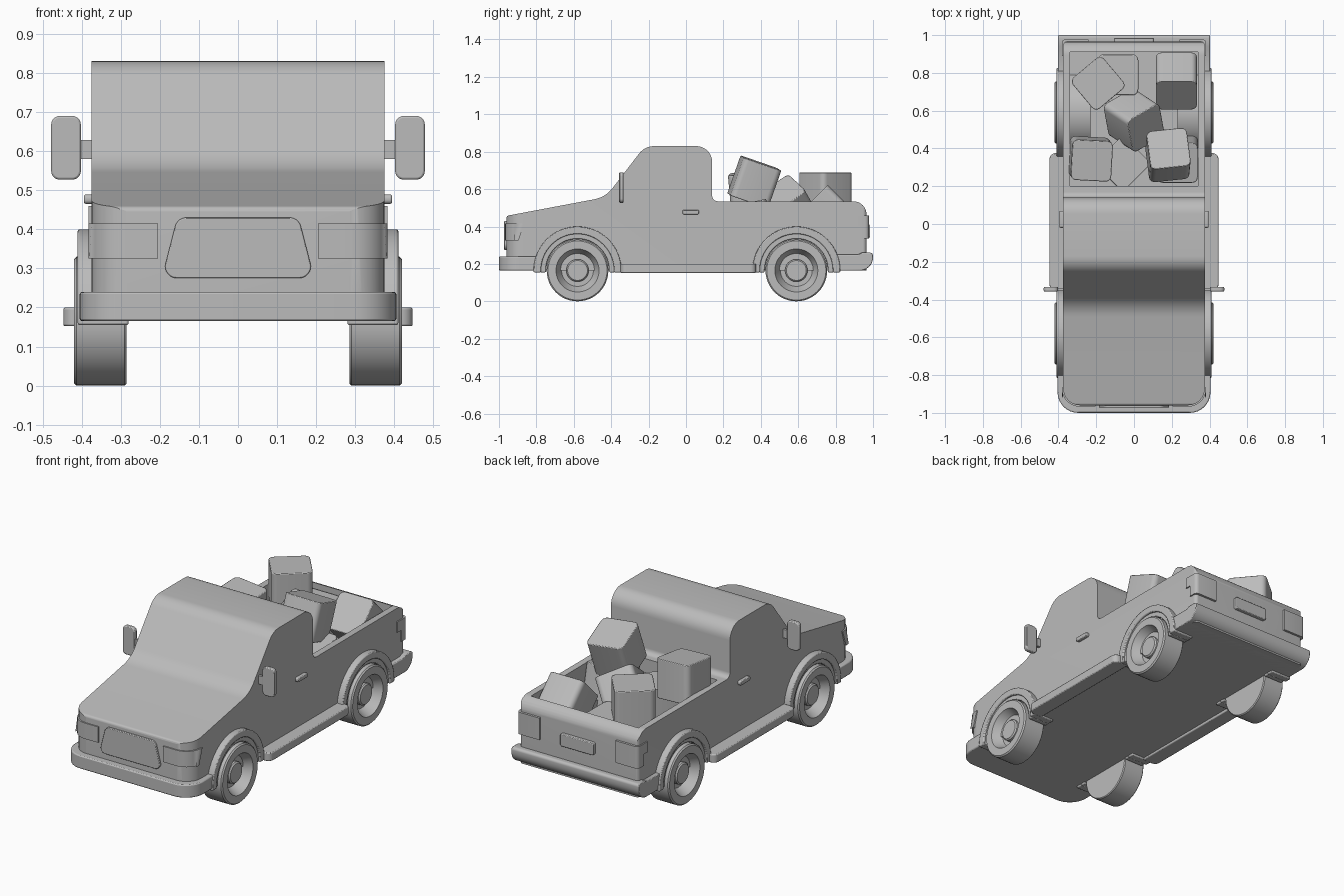
import bpy, bmesh, math
from math import sin, cos, pi
from mathutils import Vector, Matrix

cube = bpy.data.objects.get("Cube")
if cube:
    bpy.data.objects.remove(cube, do_unlink=True)

GREY = (0.5, 0.5, 0.5, 1)
paint = bpy.data.materials.new("light grey")
paint.use_nodes = True
paint.diffuse_color = GREY
paint.node_tree.nodes["Principled BSDF"].inputs["Base Color"].default_value = GREY


def finish(name, bm, bevel=0, segments=3, angle=35):
    """Turn a bmesh into a smooth-by-angle object with an optional bevel."""
    bmesh.ops.recalc_face_normals(bm, faces=bm.faces)
    mesh = bpy.data.meshes.new(name)
    bm.to_mesh(mesh)
    bm.free()
    obj = bpy.data.objects.new(name, mesh)
    bpy.context.collection.objects.link(obj)
    mesh.materials.append(paint)
    if bevel:
        mod = obj.modifiers.new("bevel", "BEVEL")
        mod.width, mod.segments, mod.limit_method = bevel, segments, "ANGLE"
    smooth(obj, angle)
    return obj


def smooth(obj, angle=35):
    bpy.ops.object.select_all(action="DESELECT")
    obj.select_set(True)
    bpy.context.view_layer.objects.active = obj
    bpy.ops.object.shade_smooth_by_angle(angle=math.radians(angle))


def rounded(corners, steps=8):
    """Polygon from (a, b, radius) corners, each filleted with an arc."""
    out = []
    for i, (a, b, r) in enumerate(corners):
        p = Vector((a, b))
        if not r:
            out.append(p)
            continue
        u = (Vector(corners[i - 1][:2]) - p).normalized()
        v = (Vector(corners[(i + 1) % len(corners)][:2]) - p).normalized()
        half = u.angle(v) / 2
        mid = p + (u + v).normalized() * r / sin(half)
        s, e = p + u * r / math.tan(half) - mid, p + v * r / math.tan(half) - mid
        turn = s.angle_signed(e)
        for k in range(steps + 1):
            out.append(mid + Matrix.Rotation(-turn * k / steps, 2) @ s)
    return out


def prism(name, pts, axis, lo, hi, bevel=0, segments=3):
    """Extrude a flat outline along one axis."""
    place = {"x": lambda p, t: (t, p[0], p[1]), "y": lambda p, t: (p[0], t, p[1]),
             "z": lambda p, t: (p[0], p[1], t)}[axis]
    bm = bmesh.new()
    face = bm.faces.new([bm.verts.new(place(p, lo)) for p in pts])
    grown = bmesh.ops.extrude_face_region(bm, geom=[face])["geom"]
    shift = Vector(place((0, 0), hi - lo))
    bmesh.ops.translate(bm, verts=[g for g in grown if isinstance(g, bmesh.types.BMVert)], vec=shift)
    return finish(name, bm, bevel, segments)


def rect(a0, a1, b0, b1, r=0):
    return rounded([(a0, b0, r), (a1, b0, r), (a1, b1, r), (a0, b1, r)], 5)


def boolean(obj, cutter, operation):
    mod = obj.modifiers.new("cut", "BOOLEAN")
    mod.operation, mod.object, mod.solver = operation, cutter, "EXACT"
    bpy.context.view_layer.objects.active = obj
    bpy.ops.object.modifier_apply(modifier="cut")
    bpy.data.objects.remove(cutter, do_unlink=True)


def mirrored(obj):
    """Add the opposite-side twin of a part."""
    mod = obj.modifiers.new("mirror", "MIRROR")
    mod.use_axis = (True, False, False)
    return obj


# Body: side profile trimmed by a rounded footprint, with the bed hollowed out
side = rounded([(-0.96, 0.165, 0), (-0.96, 0.457, 0.015), (-0.43, 0.557, 0.16),
                (-0.22, 0.83, 0.1), (0.14, 0.83, 0.085), (0.14, 0.535, 0.03),
                (0.965, 0.535, 0.07), (0.965, 0.165, 0)])
body = prism("body", side, "x", -0.45, 0.45)
plan = rounded([(-0.375, -0.96, 0.09), (0.375, -0.96, 0.09), (0.375, 0.965, 0.02), (-0.375, 0.965, 0.02)])
boolean(body, prism("footprint", plan, "z", 0, 1), "INTERSECT")
boolean(body, prism("bed_space", rect(-0.338, 0.338, 0.2, 0.91), "z", 0.29, 1), "DIFFERENCE")
smooth(body)

# Bumpers
front = rounded([(-0.405, -1, 0.11), (0.405, -1, 0.11), (0.405, -0.78, 0), (-0.405, -0.78, 0)])
prism("front_bumper", front, "z", 0.165, 0.24, 0.006, 2)
rear = rounded([(0.8, 0.165, 0), (0.8, 0.25, 0), (0.92, 0.25, 0), (0.94, 0.26, 0),
                (1, 0.26, 0.015), (1, 0.165, 0.07)])
prism("rear_bumper", rear, "x", -0.402, 0.402, 0.004, 2)

# Grille and number plate
grille = rounded([(-0.195, 0.275, 0.03), (0.195, 0.275, 0.03), (0.155, 0.43, 0.03), (-0.155, 0.43, 0.03)])
prism("grille", grille, "y", -0.972, -0.95, 0.003, 2)
prism("number_plate", rect(-0.105, 0.105, 0.34, 0.41, 0.01), "y", 0.95, 0.985, 0.004, 2)

# Lamps wrapping round the corners
lamp = rounded([(0.205, -0.967, 0), (0.382, -0.967, 0.095), (0.382, -0.865, 0),
                (0.36, -0.865, 0), (0.36, -0.94, 0.08), (0.205, -0.94, 0)])
headlight = prism("headlight", lamp, "z", 0.325, 0.415)
for v in headlight.data.vertices:
    if v.co.y > -0.9 and v.co.z < 0.35:
        v.co.y -= 0.03
mirrored(headlight)
for name, inner, tail, lo, hi in (("tail_lamp_upper", 0.24, 0.89, 0.4, 0.46),
                                  ("tail_lamp_lower", 0.24, 0.925, 0.335, 0.4)):
    wrap = rounded([(inner, 0.978, 0), (0.382, 0.978, 0.02), (0.382, tail, 0),
                    (0.36, tail, 0), (0.36, 0.95, 0), (inner, 0.95, 0)], 4)
    mirrored(prism(name, wrap, "z", lo, hi))

# Running boards, door handles and wing mirrors
board = rounded([(0.36, -0.35, 0), (0.447, -0.35, 0.03), (0.447, 0.375, 0.03), (0.36, 0.375, 0)])
mirrored(prism("running_board", board, "z", 0.152, 0.2, 0.005, 2))
mirrored(prism("door_handle", rect(-0.02, 0.07, 0.465, 0.489, 0.01), "x", 0.37, 0.394, 0.004, 2))
mirrored(prism("mirror_arm", rect(0.37, 0.41, 0.58, 0.628), "y", -0.352, -0.338))
mirrored(prism("wing_mirror", rect(0.402, 0.478, 0.527, 0.69, 0.022), "y", -0.357, -0.333, 0.005, 2))


# Wheels and arches
def wheel(name, y):
    outline = [(0, 0.285), (0.16, 0.285), (0.165, 0.29), (0.165, 0.413), (0.158, 0.42), (0.115, 0.42),
               (0.108, 0.405), (0.085, 0.365), (0.06, 0.365), (0.06, 0.388), (0.053, 0.395), (0, 0.395)]
    bm = bmesh.new()
    verts = [bm.verts.new((x, y, 0.165 + r)) for r, x in outline]
    edges = [bm.edges.new(pair) for pair in zip(verts, verts[1:])]
    bmesh.ops.spin(bm, geom=verts + edges, cent=(0, y, 0.165), axis=(1, 0, 0), angle=2 * pi, steps=48)
    bmesh.ops.remove_doubles(bm, verts=bm.verts, dist=0.0001)
    mirrored(finish(name, bm))


def arch(name, y, inner, outer, x0, x1, foot=0.155):
    angles = [pi * k / 32 for k in range(33)]
    ring = [(y + outer * cos(a), 0.165 + outer * sin(a)) for a in angles]
    ring += [(y - outer, foot), (y - inner, foot)]
    ring += [(y + inner * cos(a), 0.165 + inner * sin(a)) for a in reversed(angles)]
    ring += [(y + inner, foot), (y + outer, foot)]
    mirrored(prism(name, ring, "x", x0, x1, 0.005, 2))


for end, y in (("front", -0.58), ("rear", 0.59)):
    wheel(end + "_wheel", y)
    arch(end + "_arch", y, 0.195, 0.235, 0.28, 0.41)
    arch(end + "_arch_lip", y, 0.169, 0.2, 0.28, 0.398)
hump = [(0.59 + 0.21 * cos(pi * k / 24), 0.2 + 0.21 * sin(pi * k / 24)) for k in range(25)]
mirrored(prism("bed_wheel_hump", hump, "x", 0.23, 0.35))

# Cargo boxes piled in the bed: location, tilt in degrees
cargo = [((-0.19, 0.745, 0.582), (0, 0, 40)),
         ((0.225, 0.757, 0.47), (45, 0, 0)),
         ((0.0, 0.55, 0.5), (40, 25, 30)),
         ((-0.23, 0.345, 0.58), (5, 4, -3)),
         ((0.18, 0.365, 0.638), (-19, 4, 6)),
         ((0.23, 0.345, 0.42), (12, 0, 0)),
         ((-0.06, 0.32, 0.4), (0, 0, 45)),
         ((-0.085, 0.79, 0.4), (0, 0, 0))]
for i, (spot, tilt) in enumerate(cargo):
    bm = bmesh.new()
    bmesh.ops.create_cube(bm, size=0.215)
    uprights = [e for e in bm.edges if abs(e.verts[0].co.z - e.verts[1].co.z) > 0.1]
    bmesh.ops.bevel(bm, geom=uprights, offset=0.03, segments=5, profile=0.5, affect="EDGES")
    box = finish("cargo_box_%d" % (i + 1), bm, 0.004, 2)
    box.location = spot
    box.rotation_euler = [math.radians(t) for t in tilt]
